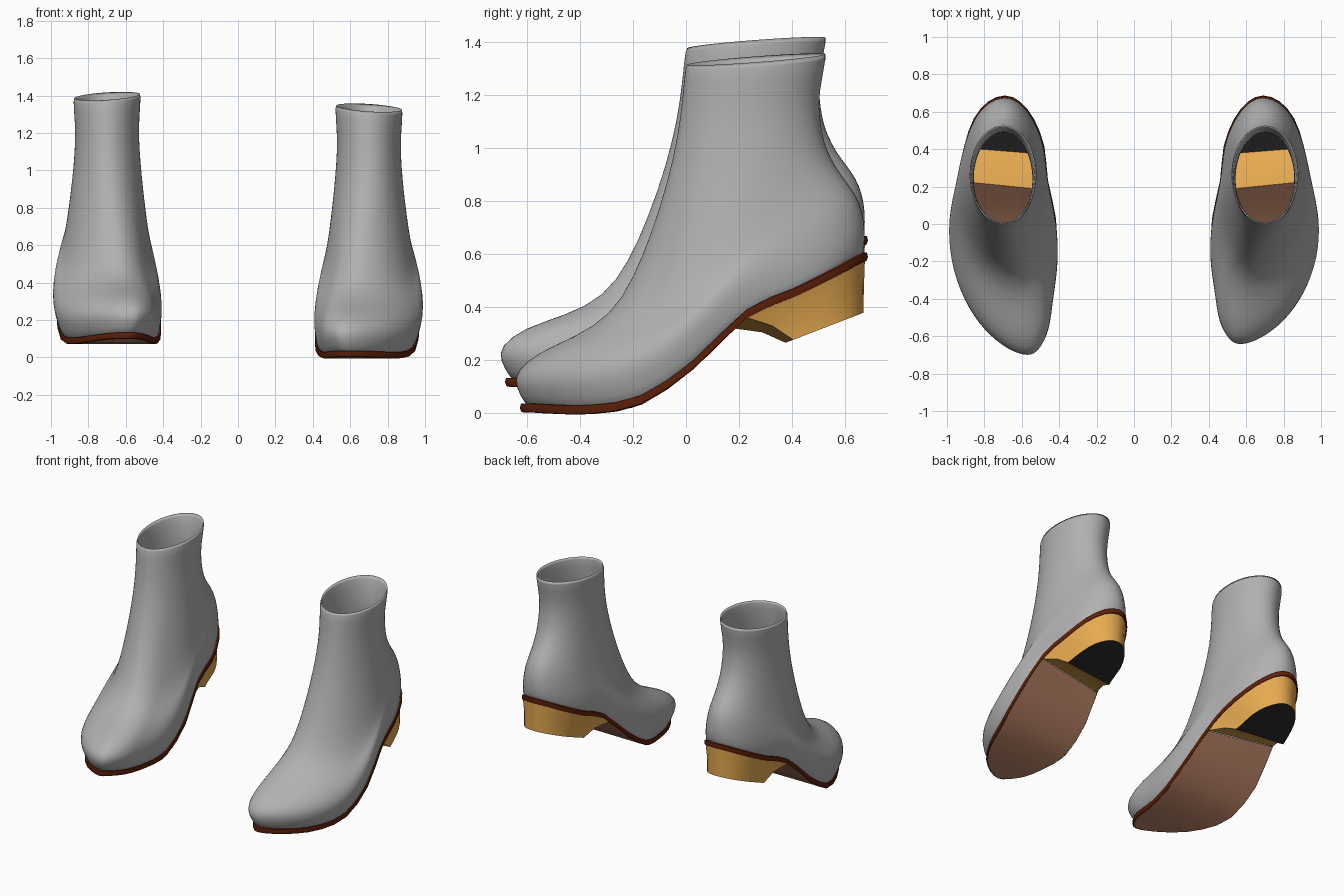
import bpy
import bmesh
from math import cos, pi, floor, radians

if "Cube" in bpy.data.objects:
    bpy.data.objects.remove(bpy.data.objects["Cube"], do_unlink=True)


def make_material(name, colour):
    mat = bpy.data.materials.new(name)
    mat.use_nodes = True
    mat.diffuse_color = (*colour, 1)
    mat.node_tree.nodes["Principled BSDF"].inputs["Base Color"].default_value = (*colour, 1)
    return mat


GREY = make_material("grey leather", (0.44, 0.44, 0.44))
RED_BROWN = make_material("dark red brown welt", (0.11, 0.014, 0.003))
BROWN = make_material("brown sole", (0.55, 0.255, 0.15))
TAN = make_material("tan heel", (0.79, 0.4, 0.08))
BLACK = make_material("black heel tip", (0.02, 0.02, 0.02))

# Foot outline from toe to heel: outer x, inner x, height of the welt
STATIONS = [
    (0.56, 0.56, 0.035), (0.67, 0.50, 0.035), (0.80, 0.45, 0.03),
    (0.91, 0.43, 0.03), (0.98, 0.405, 0.065), (0.995, 0.415, 0.20),
    (0.955, 0.46, 0.39), (0.915, 0.48, 0.47), (0.86, 0.535, 0.54),
    (0.78, 0.61, 0.59), (0.69, 0.69, 0.605),
]
# Upper rings: front y, front z, back y, back z, blend from sole outline to ankle oval
RINGS = [
    (-0.605, 0.025, 0.67, 0.59, 0), (-0.648, 0.1, 0.68, 0.66, 0),
    (-0.646, 0.155, 0.675, 0.72, 0.08), (-0.565, 0.225, 0.665, 0.77, 0.2),
    (-0.42, 0.285, 0.645, 0.82, 0.36), (-0.285, 0.365, 0.61, 0.87, 0.52),
    (-0.20, 0.505, 0.57, 0.92, 0.66), (-0.13, 0.68, 0.533, 0.99, 0.8),
    (-0.07, 0.87, 0.515, 1.05, 0.92), (-0.03, 1.05, 0.505, 1.12, 1),
    (-0.012, 1.2, 0.50, 1.2, 1), (-0.003, 1.32, 0.535, 1.36, 1),
]
N = 40
HALF = N // 2
MID_X = 0.70
TOE_Y, HEEL_Y = -0.625, 0.685
LOOP = [(o, z) for o, i, z in STATIONS] + [(i, z) for o, i, z in STATIONS[-2:0:-1]]


def lerp(a, b, t):
    return a + (b - a) * t


def along(k):
    """Fraction of the way from toe to heel for outline point k."""
    return (1 - cos(2 * pi * k / N)) / 2


def outline(k):
    """Smooth closed curve through the stations: x and welt height."""
    t = k * len(LOOP) / N
    j, f = floor(t), t - floor(t)
    a, b, c, d = (LOOP[(j + n) % len(LOOP)] for n in (-1, 0, 1, 2))
    return [q + f * (r - p) / 2 + f * f * (p - 2.5 * q + 2 * r - s / 2)
            + f ** 3 * (1.5 * (q - r) + (s - p) / 2)
            for p, q, r, s in zip(a, b, c, d)]


def tuck(k):
    """The sole is narrower than the foot at the toe and along the outer side."""
    return 1 - 0.17 * (1 - along(k)) ** (1 if k < HALF else 4)


def outline_point(k, scale=1.0, drop=0.0):
    x, z = outline(k)
    mid_y = (TOE_Y + HEEL_Y) / 2
    y = lerp(TOE_Y, HEEL_Y, along(k))
    return (lerp(MID_X, x, scale * tuck(k)), lerp(mid_y, y, scale), z - drop)


def upper_point(k, index):
    front_y, front_z, back_y, back_z, blend = RINGS[index]
    v = along(k)
    x, z = outline(k)
    side = 1 if k < HALF else -1
    half_width = 0.184 if index == len(RINGS) - 1 else 0.171
    oval = MID_X + side * half_width * 2 * (v * (1 - v)) ** 0.5
    # Tucked in at the sole, bulging above it
    if index == 0:
        fullness = 0.98 * tuck(k)
    elif index == 1:
        fullness = lerp(1, tuck(k), 0.35)
    else:
        fullness = 1 + 0.06 * (1 - blend) * (1 - v)
    sag = z - lerp(outline(0)[1], outline(HALF)[1], v)
    x = lerp(MID_X, lerp(x, oval, blend), fullness)
    return (x, lerp(front_y, back_y, v),
            lerp(front_z, back_z, v) + sag * (1 - blend) + 0.06 * blend * (MID_X - x))


def pose(p, side):
    """Place a point on the left boot, or on the right boot with its lifted, longer toe."""
    x, y, z = p
    if side > 0:
        return p
    lift = min(max((-y - 0.2) / 0.4, 0), 1)
    return (-x, y * 1.09 if y < 0 else y, z + 0.062 + 0.035 * lift)


def make_part(name, side, rings, mats, closed=True, cap=None, smooth=40):
    """Loft rings of points from bottom to top, with an optional cap on the first ring."""
    bm = bmesh.new()
    rows = [[bm.verts.new(pose(p, side)) for p in ring] for ring in rings]
    count = len(rows[0])
    for low, high in zip(rows, rows[1:]):
        for k in range(count if closed else count - 1):
            n = (k + 1) % count
            bm.faces.new((low[k], low[n], high[n], high[k]))
    if cap is not None:
        bm.faces.new(rows[0][::-1]).material_index = cap
    if side < 0:
        bmesh.ops.reverse_faces(bm, faces=bm.faces[:])
    mesh = bpy.data.meshes.new(name)
    bm.to_mesh(mesh)
    bm.free()
    for mat in mats:
        mesh.materials.append(mat)
    obj = bpy.data.objects.new(name, mesh)
    bpy.context.collection.objects.link(obj)
    bpy.ops.object.select_all(action="DESELECT")
    obj.select_set(True)
    bpy.context.view_layer.objects.active = obj
    bpy.ops.object.shade_smooth_by_angle(angle=radians(smooth))
    return obj


def heel_tip(p):
    """Move a point of the heel seat down to the sloping heel tip."""
    x, y, z = p
    t = (y - 0.23) / (HEEL_Y - 0.23)
    return (lerp(MID_X, x, 0.75), lerp(0.405, 0.675, t), lerp(0.276, 0.38, t))


def heel_waist(a, b):
    """Hollow the heel between its seat and its tip."""
    x, y, z = (lerp(p, q, 0.55) for p, q in zip(a, b))
    return (lerp(MID_X, x, 0.97), y, z + 0.015)


BREAST = 12           # outline point on the outer side where the heel begins
INNER_BREAST = 11.5   # the breast runs slightly forward on the inner side

for side, word in ((1, "left"), (-1, "right")):
    # Leather upper, open at the collar and at the bottom
    upper = make_part(word + "_upper", side,
                      [[upper_point(k, r) for k in range(N)] for r in range(len(RINGS))],
                      [GREY], smooth=80)
    shell = upper.modifiers.new("leather thickness", "SOLIDIFY")
    shell.thickness = 0.014
    shell.offset = -1
    subdiv = upper.modifiers.new("smooth leather", "SUBSURF")
    subdiv.levels = subdiv.render_levels = 1

    # Welt running round the edge of the sole
    profile = ((0.975, 0.034), (0.995, 0.031), (1.003, 0.016), (0.997, 0), (0.96, 0))
    make_part(word + "_welt", side,
              [[outline_point(k, s, d) for k in range(N)] for s, d in profile], [RED_BROWN])

    # Underside of the sole, ending at the heel
    lanes = 6
    strips = []
    for k in range(BREAST + 1):
        outer = outline_point(k, 0.985, 0.033)
        inner = outline_point(N - k * INNER_BREAST / BREAST, 0.985, 0.033)
        strips.append([tuple(lerp(p, q, j / lanes) for p, q in zip(inner, outer))
                       for j in range(lanes + 1)])
    make_part(word + "_sole", side, strips[::-1], [BROWN], closed=False)

    # Tapered heel block with a dark tip
    heel_line = [*range(BREAST, N - BREAST + 1), N - INNER_BREAST]
    seat = [outline_point(k, 0.985, 0.03) for k in heel_line]
    tip = [heel_tip(p) for p in seat]
    waist = [heel_waist(a, b) for a, b in zip(seat, tip)]
    make_part(word + "_heel", side, [tip, waist, seat], [TAN, BLACK], cap=1)
